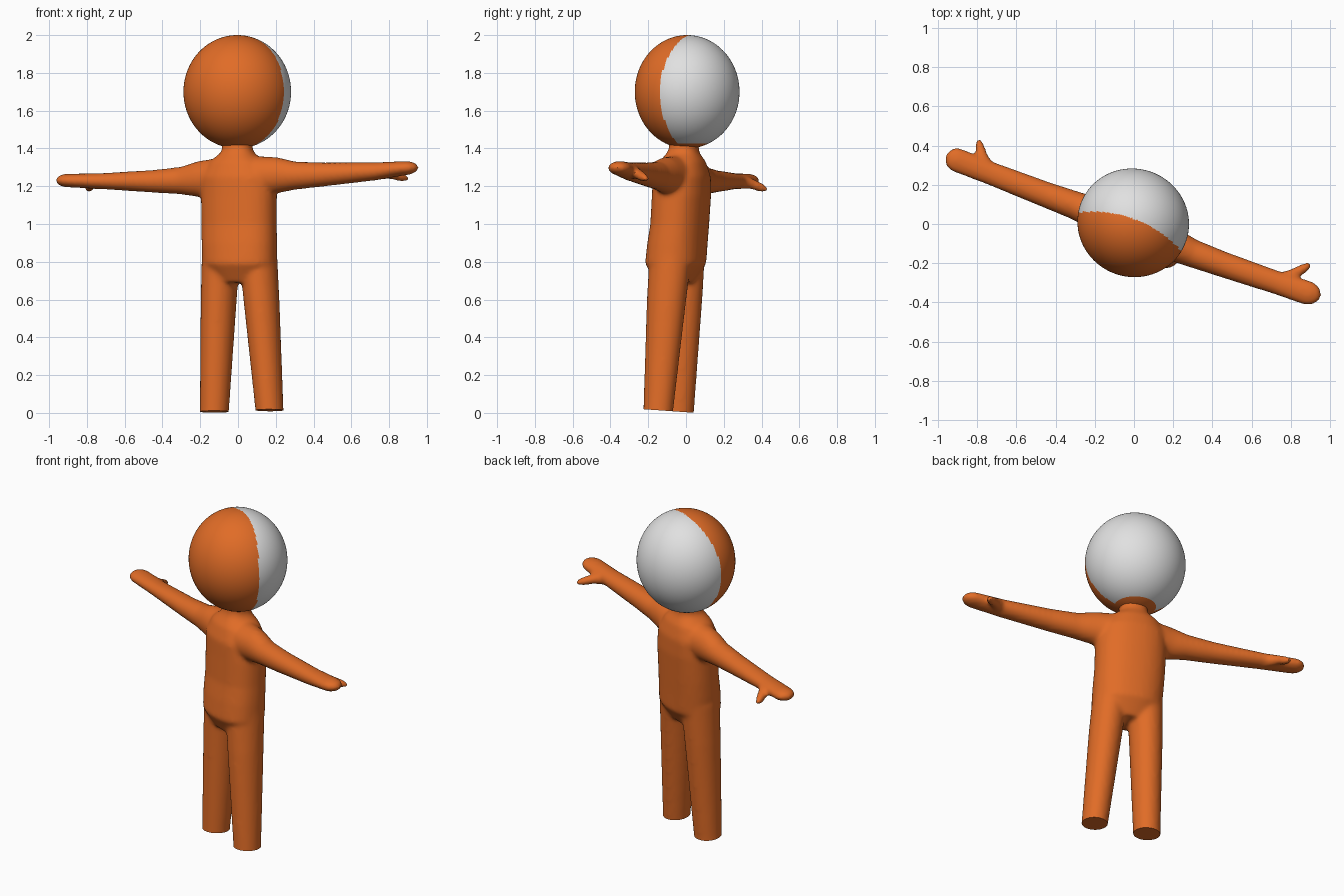
import bpy, bmesh
from math import radians, cos, sin, tau
from mathutils import Vector

cube = bpy.data.objects.get("Cube")
if cube:
    bpy.data.objects.remove(cube)

TURN = radians(-20.5)
SIDE = Vector((cos(TURN), sin(TURN), 0))
BACK = Vector((-sin(TURN), cos(TURN), 0))
UP = Vector((0, 0, 1))


def material(name, rgb):
    mat = bpy.data.materials.new(name)
    mat.use_nodes = True
    mat.diffuse_color = (*rgb, 1)
    mat.node_tree.nodes["Principled BSDF"].inputs["Base Color"].default_value = (*rgb, 1)
    return mat


orange = material("orange", (0.75, 0.15, 0.02))
grey = material("light grey", (0.75, 0.75, 0.75))


def loft(bm, rings, a, b, power=2.0, sides=32):
    """Closed tube through rings of (x, y, z, radius along a, radius along b)."""
    loops = []
    for x, y, z, ra, rb in rings:
        loop = []
        for i in range(sides):
            c, s = cos(tau * i / sides), sin(tau * i / sides)
            k = (abs(c) ** power + abs(s) ** power) ** (-1 / power)
            loop.append(bm.verts.new(Vector((x, y, z)) + a * (ra * k * c) + b * (rb * k * s)))
        loops.append(loop)
    for lo, hi in zip(loops, loops[1:]):
        for i in range(sides):
            j = (i + 1) % sides
            bm.faces.new((lo[i], lo[j], hi[j], hi[i]))
    bm.faces.new(loops[0][::-1])
    bm.faces.new(loops[-1])


def round_end(rings, tip, steps=5):
    """Add a rounded cap from the last ring to the tip point."""
    x, y, z, ra, rb = rings[-1]
    for i in range(1, steps + 1):
        t = 0.98 * i / steps
        k = (1 - t * t) ** 0.5
        p = Vector((x, y, z)).lerp(Vector(tip), t)
        rings.append((*p, ra * k, rb * k))
    return rings


bm = bmesh.new()

# Torso and neck
loft(bm, [
    (0.012, -0.06, 0.69, 0.13, 0.09), (0.01, -0.055, 0.79, 0.2, 0.15),
    (0.007, -0.045, 0.9, 0.203, 0.147), (0.006, -0.033, 1.0, 0.203, 0.142),
    (0.005, -0.024, 1.15, 0.205, 0.143), (0, -0.022, 1.25, 0.2, 0.14),
    (-0.003, -0.018, 1.33, 0.15, 0.115), (-0.003, -0.015, 1.375, 0.09, 0.085),
    (-0.003, -0.012, 1.4, 0.078, 0.076), (-0.003, -0.005, 1.46, 0.085, 0.08),
], SIDE, BACK, 2.3)

# Legs, run past the ground and trimmed later
loft(bm, [(-0.134, -0.041, -0.1, 0.076, 0.079), (-0.125, -0.037, 0.01, 0.077, 0.08),
          (-0.102, -0.018, 0.6, 0.094, 0.106), (-0.09, -0.012, 0.85, 0.1, 0.115)], SIDE, BACK)
loft(bm, [(0.175, -0.158, -0.1, 0.073, 0.079), (0.167, -0.147, 0.01, 0.074, 0.08),
          (0.124, -0.103, 0.6, 0.094, 0.106), (0.105, -0.08, 0.85, 0.1, 0.115)], SIDE, BACK)

# Arms ending in mitten hands
loft(bm, round_end([
    (-0.1, 0.02, 1.24, 0.1, 0.11), (-0.21, 0.058, 1.238, 0.082, 0.095),
    (-0.3, 0.095, 1.23, 0.072, 0.073), (-0.45, 0.15, 1.226, 0.066, 0.06),
    (-0.73, 0.258, 1.227, 0.06, 0.042), (-0.9, 0.325, 1.23, 0.063, 0.036),
], (-0.964, 0.35, 1.231)), BACK, UP)
loft(bm, round_end([
    (0.1, -0.065, 1.25, 0.1, 0.11), (0.21, -0.11, 1.258, 0.082, 0.095),
    (0.3, -0.15, 1.256, 0.072, 0.075), (0.45, -0.205, 1.262, 0.066, 0.064),
    (0.73, -0.3, 1.279, 0.06, 0.048), (0.88, -0.35, 1.295, 0.063, 0.038),
], (0.955, -0.375, 1.299)), BACK, UP)

# Thumbs
for path in ([(-0.735, 0.26, 1.225), (-0.772, 0.34, 1.215), (-0.79, 0.4, 1.192), (-0.795, 0.43, 1.18)],
             [(0.73, -0.3, 1.28), (0.815, -0.255, 1.265), (0.87, -0.225, 1.247), (0.9, -0.205, 1.238)]):
    axis = (Vector(path[-1]) - Vector(path[0])).normalized()
    across = axis.cross(UP).normalized()
    loft(bm, [(*p, r, r) for p, r in zip(path, (0.045, 0.029, 0.025, 0.015))],
         across, across.cross(axis), sides=16)

bmesh.ops.recalc_face_normals(bm, faces=bm.faces[:])
mesh = bpy.data.meshes.new("body")
bm.to_mesh(mesh)
bm.free()
body = bpy.data.objects.new("body", mesh)
bpy.context.collection.objects.link(body)

# Fuse the limbs into one soft skin
fuse = body.modifiers.new("fuse", 'REMESH')
fuse.mode = 'VOXEL'
fuse.voxel_size = 0.011
soften = body.modifiers.new("soften", 'SMOOTH')
soften.factor = 0.5
soften.iterations = 12
graph = bpy.context.evaluated_depsgraph_get()
skin = bpy.data.meshes.new_from_object(body.evaluated_get(graph))
body.modifiers.clear()

# Trim the legs to flat soles
bm = bmesh.new()
bm.from_mesh(skin)
cut = bmesh.ops.bisect_plane(bm, geom=bm.verts[:] + bm.edges[:] + bm.faces[:],
                             plane_co=(0.02, -0.09, 0.01), plane_no=(0, 0.07, 1), clear_inner=True)
rim = [e for e in cut["geom_cut"] if isinstance(e, bmesh.types.BMEdge)]
bmesh.ops.holes_fill(bm, edges=rim, sides=0)
bm.to_mesh(skin)
bm.free()
body.data = skin
skin.materials.clear()
skin.materials.append(orange)

# Head: orange face in front, grey behind, orange patch round the neck
bm = bmesh.new()
bmesh.ops.create_uvsphere(bm, u_segments=144, v_segments=96, radius=1)
for v in bm.verts:
    v.co = Vector((v.co.x * 0.286, v.co.y * 0.276, v.co.z * 0.3))
for f in bm.faces:
    c = f.calc_center_median()
    edge = 0.02 - 0.07 * (c.x / 0.286) ** 2 - (0.1 * max(0, -c.z - 0.1))
    f.material_index = 0 if c.y < edge or c.z < -0.274 else 1
mesh = bpy.data.meshes.new("head")
bm.to_mesh(mesh)
bm.free()
mesh.materials.append(orange)
mesh.materials.append(grey)
head = bpy.data.objects.new("head", mesh)
head.location = (-0.004, 0.006, 1.7)
head.rotation_euler.z = TURN
bpy.context.collection.objects.link(head)

for obj in (body, head):
    bpy.ops.object.select_all(action='DESELECT')
    obj.select_set(True)
    bpy.context.view_layer.objects.active = obj
    bpy.ops.object.shade_smooth_by_angle(angle=radians(40))
